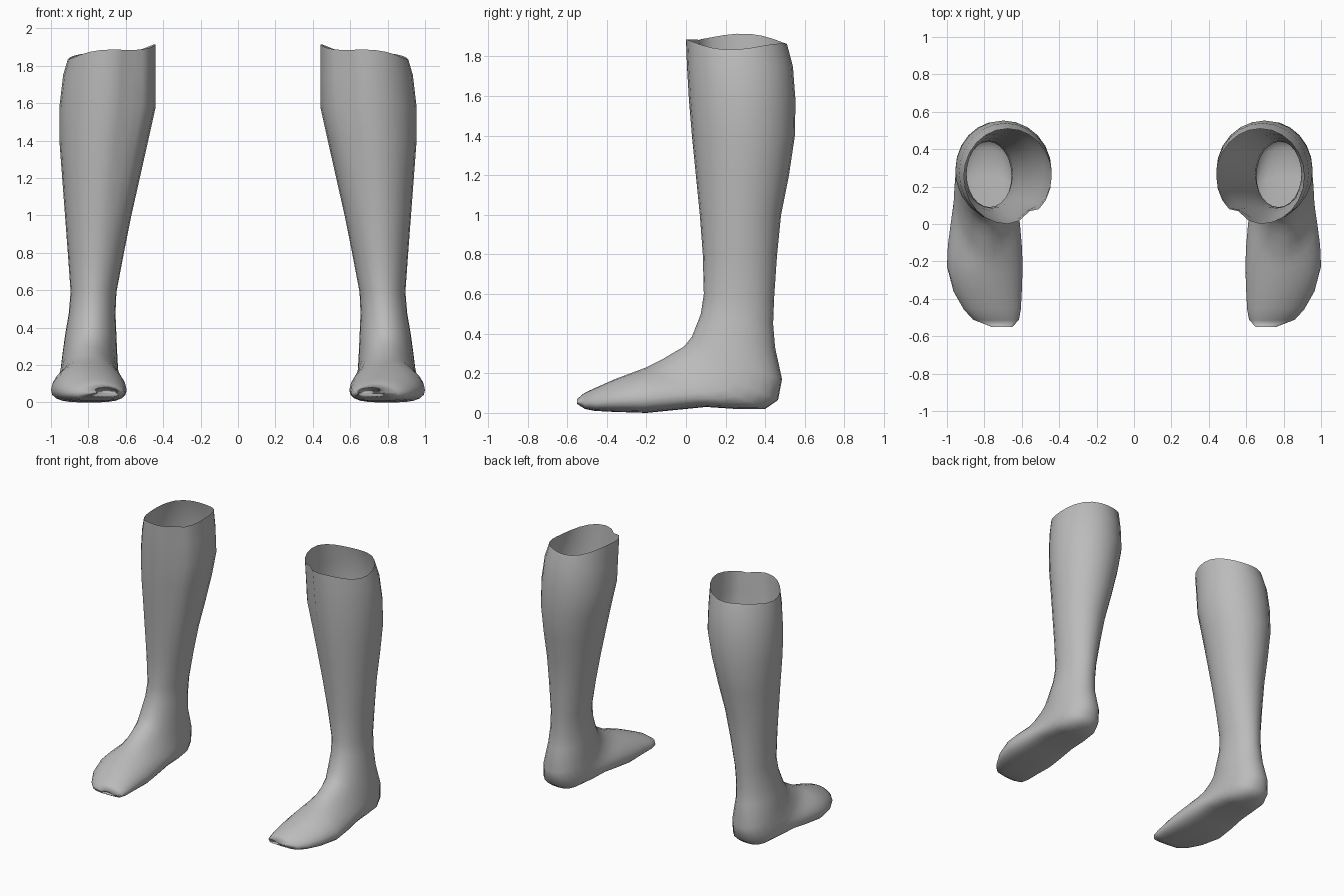
import bpy, bmesh, math

SEGS = 24

skin = bpy.data.materials.new("plain grey")
skin.diffuse_color = (0.5, 0.5, 0.5, 1)

# Rings from the open calf rim round the heel to the toes:
# front/top point (y, z), back/bottom point (y, z), inner x, outer x
RINGS = [
    (0.00, 1.88, 0.51, 1.87, 0.44, 0.91),
    (0.005, 1.75, 0.54, 1.75, 0.44, 0.935),
    (0.015, 1.58, 0.553, 1.58, 0.44, 0.955),
    (0.03, 1.40, 0.55, 1.40, 0.48, 0.955),
    (0.05, 1.20, 0.52, 1.20, 0.525, 0.94),
    (0.07, 1.00, 0.48, 1.00, 0.57, 0.925),
    (0.085, 0.80, 0.46, 0.80, 0.61, 0.91),
    (0.09, 0.60, 0.445, 0.58, 0.65, 0.895),
    (0.075, 0.50, 0.44, 0.45, 0.655, 0.905),
    (0.03, 0.385, 0.45, 0.33, 0.65, 0.925),
    (-0.01, 0.335, 0.485, 0.17, 0.645, 0.94),
    (-0.07, 0.30, 0.465, 0.065, 0.64, 0.95),
    (-0.12, 0.27, 0.40, 0.02, 0.63, 0.96),
    (-0.17, 0.245, 0.25, 0.02, 0.62, 0.965),
    (-0.20, 0.23, 0.10, 0.03, 0.61, 0.98),
    (-0.24, 0.215, -0.05, 0.015, 0.60, 0.995),
    (-0.28, 0.20, -0.20, 0.0, 0.595, 1.0),
    (-0.36, 0.17, -0.36, 0.005, 0.60, 0.965),
    (-0.45, 0.13, -0.46, 0.01, 0.605, 0.91),
    (-0.515, 0.10, -0.51, 0.02, 0.615, 0.86),
    (-0.55, 0.07, -0.55, 0.045, 0.65, 0.76),
]


def ring_points(index, ring):
    ty, tz, by, bz, x0, x1 = ring
    # foot sections are widest near the sole
    power = 1 + 0.6 * min(1, max(0, (index - 9) / 5))
    for k in range(SEGS):
        t = 2 * math.pi * k / SEGS          # 0 = front/top, 90 degrees = outer side
        h = ((1 + math.cos(t)) / 2) ** power
        x = (x0 + x1) / 2 + math.sin(t) * (x1 - x0) / 2
        y = by + (ty - by) * h
        z = bz + (tz - bz) * h
        # soft groove beside the shin, fading down the calf
        fade = min(1, max(0, (z - 0.9) / 0.8))
        y += 0.035 * fade * math.exp(-((t - 2 * math.pi + 0.5) / 0.2) ** 2)
        if index == 0:                      # wavy rim, higher on the inner side
            z += -0.03 * math.sin(t) + 0.012 * math.sin(3 * t + 0.6)
        yield x, y, z


def make_leg(name, side):
    bm = bmesh.new()
    loops = [[bm.verts.new((side * x, y, z)) for x, y, z in ring_points(i, r)]
             for i, r in enumerate(RINGS)]
    for a, b in zip(loops, loops[1:]):
        for k in range(SEGS):
            n = (k + 1) % SEGS
            quad = [a[k], b[k], b[n], a[n]]
            bm.faces.new(quad if side > 0 else quad[::-1])
    bm.faces.new(loops[-1] if side > 0 else loops[-1][::-1])   # toe cap
    for f in bm.faces:
        f.smooth = True
    mesh = bpy.data.meshes.new(name)
    bm.to_mesh(mesh)
    bm.free()
    mesh.materials.append(skin)
    bpy.context.collection.objects.link(bpy.data.objects.new(name, mesh))


make_leg("right_lower_leg", 1)
make_leg("left_lower_leg", -1)
